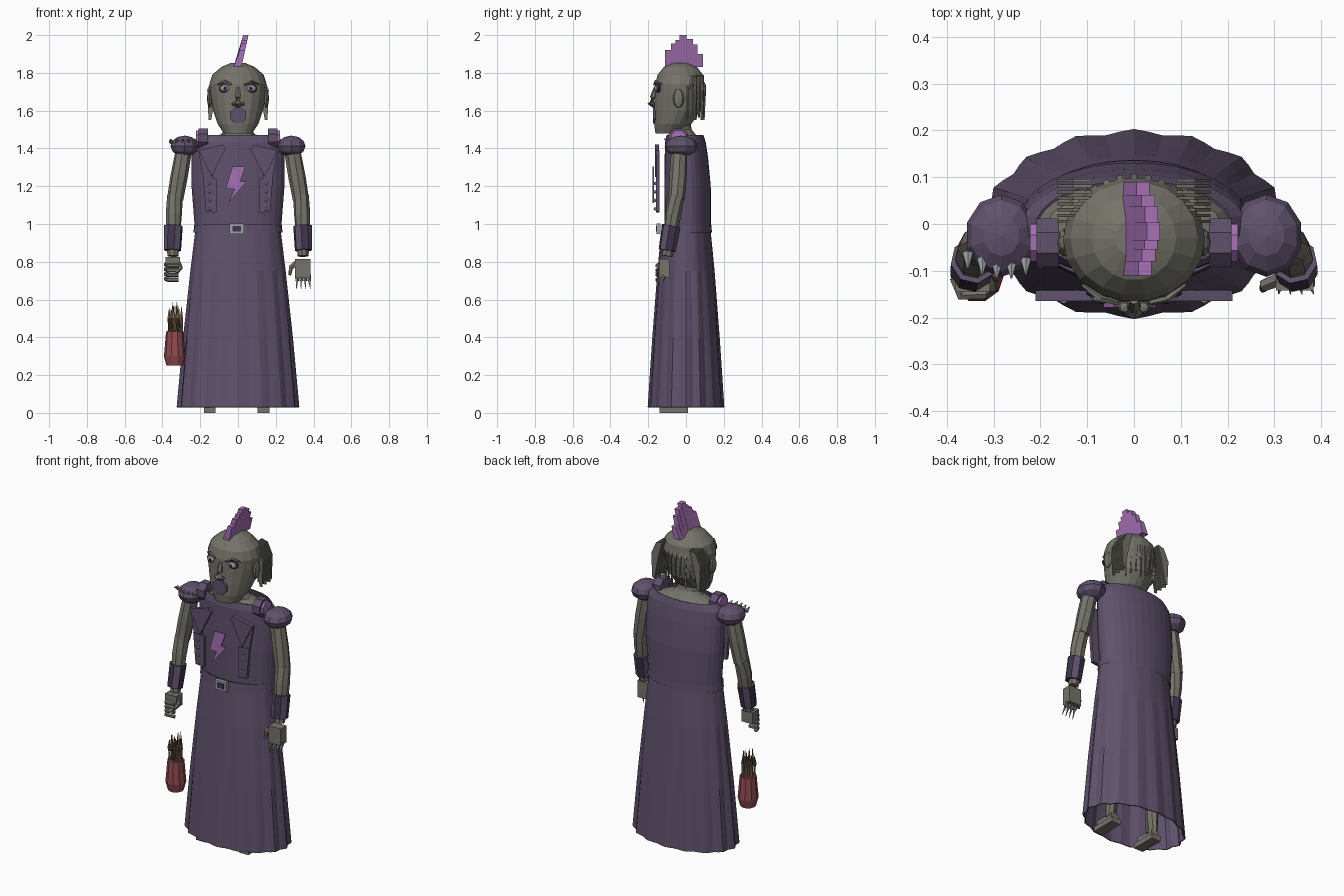
import bpy, bmesh
from math import sin, cos, pi
from mathutils import Vector, Matrix

if "Cube" in bpy.data.objects:
    bpy.data.objects.remove(bpy.data.objects["Cube"])


def material(name, r, g, b):
    m = bpy.data.materials.new(name)
    m.use_nodes = True
    m.diffuse_color = (r, g, b, 1)
    m.node_tree.nodes["Principled BSDF"].inputs["Base Color"].default_value = (r, g, b, 1)
    return m


CLOTH = material("plum cloth", .115, .083, .15)
DARK = material("dark plum", .05, .035, .075)
VIOLET = material("bright violet", .38, .165, .46)
SKIN = material("grey skin", .18, .175, .145)
METAL = material("pale metal", .34, .36, .37)
RED = material("dull red", .28, .07, .08)
STRAW = material("brown straw", .19, .13, .075)


def mesh(name, verts, faces, mat):
    bm = bmesh.new()
    vs = [bm.verts.new(v) for v in verts]
    for f in faces:
        bm.faces.new([vs[i] for i in f])
    bmesh.ops.recalc_face_normals(bm, faces=bm.faces)
    me = bpy.data.meshes.new(name)
    bm.to_mesh(me)
    bm.free()
    me.materials.append(mat)
    ob = bpy.data.objects.new(name, me)
    bpy.context.collection.objects.link(ob)
    return ob


def skin_rings(name, rings, mat, capped=True):
    n = len(rings[0])
    verts = [v for r in rings for v in r]
    faces = [(k * n + i, k * n + (i + 1) % n, (k + 1) * n + (i + 1) % n, (k + 1) * n + i)
             for k in range(len(rings) - 1) for i in range(n)]
    if capped:
        faces += [tuple(range(n)), tuple(range(len(verts) - n, len(verts)))]
    return mesh(name, verts, faces, mat)


def loft(name, rings, mat, sides=16, capped=True, folds=0):
    """Rings are (x, y, z, radius x, radius y, ripple)."""
    out = []
    for x, y, z, rx, ry, *rip in rings:
        ring = []
        for i in range(sides):
            a = 2 * pi * i / sides
            k = 1 + (rip[0] * cos(folds * a) if rip else 0)
            ring.append((x + rx * k * cos(a), y + ry * k * sin(a), z))
        out.append(ring)
    return skin_rings(name, out, mat, capped)


def tube(name, points, radii, mat, sides=8):
    """Tapered tube through points."""
    pts = [Vector(p) for p in points]
    out = []
    for i, p in enumerate(pts):
        d = pts[min(i + 1, len(pts) - 1)] - pts[max(i - 1, 0)]
        q = d.to_track_quat('Z', 'Y')
        out.append([p + q @ Vector((radii[i] * cos(2 * pi * (j + .5) / sides),
                                    radii[i] * sin(2 * pi * (j + .5) / sides), 0)) for j in range(sides)])
    return skin_rings(name, out, mat)


def plate(name, outline, y0, y1, mat):
    """Front-facing outline in x, z given depth in y."""
    return skin_rings(name, [[(x, y, z) for x, z in outline] for y in (y0, y1)], mat)


def box(name, x, y, z, sx, sy, sz, mat):
    o = [(x - sx / 2, z - sz / 2), (x + sx / 2, z - sz / 2), (x + sx / 2, z + sz / 2), (x - sx / 2, z + sz / 2)]
    return plate(name, o, y - sy / 2, y + sy / 2, mat)


def ball(name, loc, size, mat, u=10, v=6):
    bm = bmesh.new()
    bmesh.ops.create_uvsphere(bm, u_segments=u, v_segments=v, radius=1,
                              matrix=Matrix.Translation(loc) @ Matrix.Diagonal((*size, 1)))
    me = bpy.data.meshes.new(name)
    bm.to_mesh(me)
    bm.free()
    me.materials.append(mat)
    ob = bpy.data.objects.new(name, me)
    bpy.context.collection.objects.link(ob)
    return ob


# Robe: pleated skirt and fitted open-necked bodice
skirt = loft("skirt", [(0, 0, .03, .317, .198, .025), (0, 0, .4, .285, .175, .02), (0, 0, .75, .25, .15, .01),
                       (0, 0, 1, .222, .127, 0)], CLOTH, 64, False, 16)
bodice = loft("bodice", [(0, .01, .97, .228, .122), (0, .008, 1.2, .246, .123), (0, .002, 1.35, .246, .115),
                         (0, -.003, 1.43, .24, .108), (0, -.005, 1.47, .21, .098)], CLOTH, 32, False)
loft("belt", [(0, .003, .955, .235, .134), (0, .003, .995, .233, .132)], CLOTH, 32, False)
for ob in (skirt, bodice):
    m = ob.modifiers.new("thickness", 'SOLIDIFY')
    m.thickness = .006

# Buckle
box("buckle", -.007, -.145, .975, .075, .02, .056, METAL)
box("buckle_hole", -.007, -.156, .975, .045, .006, .03, DARK)

# Body under the robe, neck
loft("body", [(0, 0, 1.1, .19, .09), (0, -.005, 1.4, .215, .09), (0, -.01, 1.445, .19, .085), (0, -.02, 1.475, .09, .07),
              (0, -.03, 1.5, .07, .06), (0, -.04, 1.56, .07, .06)], SKIN)

# Jacket lapels with studs, and the zigzag emblem
for s in (-1, 1):
    plate("lapel", [(s * .21, 1.39), (s * .08, 1.42), (s * .065, 1.4), (s * .14, 1.25)], -.165, -.142, CLOTH)
    plate("jacket_flap", [(s * .185, 1.25), (s * .115, 1.24), (s * .115, 1.06), (s * .17, 1.065)], -.16, -.14, CLOTH)
    plate("jacket_side", [(s * .21, 1.39), (s * .14, 1.3), (s * .13, 1.24), (s * .185, 1.25)], -.155, -.14, CLOTH)
    for i in range(4):
        ball("stud", (s * .15, -.163, 1.08 + .045 * i), (.009, .009, .009), METAL, 6, 4)
plate("zigzag_emblem", [(-.03, 1.305), (.04, 1.305), (.012, 1.225), (.046, 1.225), (-.052, 1.11), (-.018, 1.185),
                        (-.065, 1.185)], -.178, -.169, VIOLET)

# Head
loft("head", [(0, -.095, 1.48, .075, .068), (0, -.07, 1.53, .108, .1), (0, -.045, 1.6, .132, .125),
              (0, -.035, 1.68, .148, .132), (0, -.033, 1.74, .152, .133), (0, -.03, 1.79, .136, .122),
              (0, -.03, 1.83, .09, .09), (0, -.03, 1.852, .04, .04)], SKIN, 18)
for s in (-1, 1):
    ball("ear", (s * .15, -.04, 1.665), (.014, .03, .05), SKIN, 8, 6)
    ball("eye_rim", (s * .07, -.145, 1.718), (.034, .016, .024), DARK)
    ball("eye", (s * .07, -.152, 1.718), (.025, .016, .017), METAL)
    ball("pupil", (s * .068, -.167, 1.718), (.008, .004, .01), DARK, 8, 4)
    tube("eyebrow", [(s * .035, -.168, 1.738), (s * .07, -.16, 1.755), (s * .11, -.13, 1.74)],
         [.006, .008, .004], SKIN, 5)
    ball("nostril", (s * .02, -.178, 1.635), (.014, .014, .011), SKIN, 8, 4)
tube("nose", [(0, -.162, 1.72), (0, -.175, 1.67), (0, -.184, 1.64), (0, -.165, 1.62)], [.01, .016, .02, .01], SKIN, 6)
plate("mouth", [(.047 * cos(pi * i / 4 + .4), 1.575 + .045 * sin(pi * i / 4 + .4)) for i in range(8)],
      -.176, -.13, CLOTH)

# Mohawk: a stepped row of leaning blocks
ys = [-.11, -.08, -.055, -.035, .003, .037, .062, .09]
tops = [1.92, 1.955, 1.975, 2.0, 1.98, 1.95, 1.9]
for y0, y1, top in zip(ys, ys[1:], tops):
    lean = (top - 1.83) * .22
    plate("mohawk_block", [(-.024, 1.83), (.018, 1.83), (.018 + lean, top), (-.01 + lean, top)], y0, y1, VIOLET)

# Hanging strands at the sides and back of the head
for s in (-1, 1):
    for i in range(8):
        y = .002 + .0125 * i
        drop = .012 * (i % 3)
        plate("side_strand", [(s * x, z) for x, z in ((.09, 1.79), (.13, 1.78), (.163, 1.71), (.156, 1.55 + drop),
                                                       (.142, 1.55 + drop), (.115, 1.7))], y, y + .007, SKIN)
for i in range(9):
    a = pi * (.22 + .07 * i)
    c, d = cos(a), sin(a)
    tube("back_strand", [(.1 * c, -.03 + .095 * d, 1.81), (.137 * c, -.03 + .13 * d, 1.73),
                         (.13 * c, -.03 + .125 * d, 1.55 + .015 * (i % 3))], [.006, .01, .006], SKIN, 4)

# Arms, pads, shoulder rolls, cuffs, legs
for s in (-1, 1):
    ball("shoulder_pad", (s * .283, -.025, 1.412), (.078, .088, .056), CLOTH, 10, 6)
    tube("shoulder_roll", [(s * .16, -.04, 1.455), (s * .208, -.04, 1.455)], [.056, .056], CLOTH, 8)
    tube("shoulder_roll_cap", [(s * .205, -.04, 1.455), (s * .222, -.04, 1.455)], [.043, .043], VIOLET, 8)
    tube("upper_arm", [(s * .285, -.035, 1.4), (s * .312, -.042, 1.25), (s * .333, -.05, 1.13)],
         [.043, .046, .043], SKIN, 8)
    tube("forearm", [(s * .333, -.05, 1.15), (s * .34, -.068, 1.05), (s * .345, -.1, .83)],
         [.042, .043, .03], SKIN, 8)
    cuff = tube("cuff", [(s * .342, -.078, .99), (s * .347, -.1, .86)], [.05, .046], CLOTH, 8)
    cuff.data.materials.append(DARK)
    for p in cuff.data.polygons:
        p.material_index = p.index % 2
    x = s * .142 - .007
    box("sole", x, -.065, .015, .062, .15, .03, SKIN)
    box("boot", x, -.06, .045, .05, .12, .03, SKIN)
    tube("leg", [(x, -.03, .05), (x, -.02, .45), (x * .8, 0, .95)], [.032, .05, .07], SKIN, 8)

# Forward spikes on the right pad
for i in range(6):
    x = -.355 + .031 * i
    y = -.075 - .03 * sin(pi * (i + .5) / 6)
    tube("pad_spike", [(x, y + .02, 1.435), (x, y - .012, 1.45)], [.013, .002], METAL, 6)

# Right hand: a closed fist
box("right_palm", -.345, -.115, .79, .075, .06, .07, SKIN)
for i in range(4):
    z = .705 + .025 * i
    tube("right_finger", [(-.383, -.115, z + .005), (-.37, -.152, z), (-.315, -.15, z)], [.012, .012, .011], SKIN, 6)
tube("right_thumb", [(-.32, -.1, .8), (-.305, -.135, .77), (-.325, -.155, .74)], [.014, .014, .009], SKIN, 6)

# Left hand: open, with pointed nails
box("left_palm", .343, -.115, .765, .08, .055, .1, SKIN)
tube("left_thumb", [(.32, -.115, .8), (.28, -.13, .77), (.275, -.14, .73)], [.016, .014, .007], SKIN, 6)
for i in range(4):
    x = .313 + .021 * i
    tube("left_finger", [(x, -.115, .73), (x + .001, -.13, .7)], [.012, .01], SKIN, 6)
    tube("left_nail", [(x, -.13, .705), (x + .004 * (i - 1), -.15, .655)], [.007, .001], METAL, 4)

# Red pot of straw hanging beside the right hand
bx, by = -.335, -.11
loft("red_pot", [(bx, by, .25, .044, .044), (bx, by, .3, .057, .057), (bx, by, .43, .046, .046)], RED, 10)
for i in range(14):
    a = 2.4 * i
    r = .01 * (i ** .5)
    tube("straw", [(bx + r * cos(a), by + r * sin(a), .42),
                   (bx + r * 1.1 * cos(a), by + r * 1.1 * sin(a), .5),
                   (bx + r * cos(a), by + r * sin(a), .55 + .012 * (i % 4))], [.01, .008, .001], STRAW, 4)
